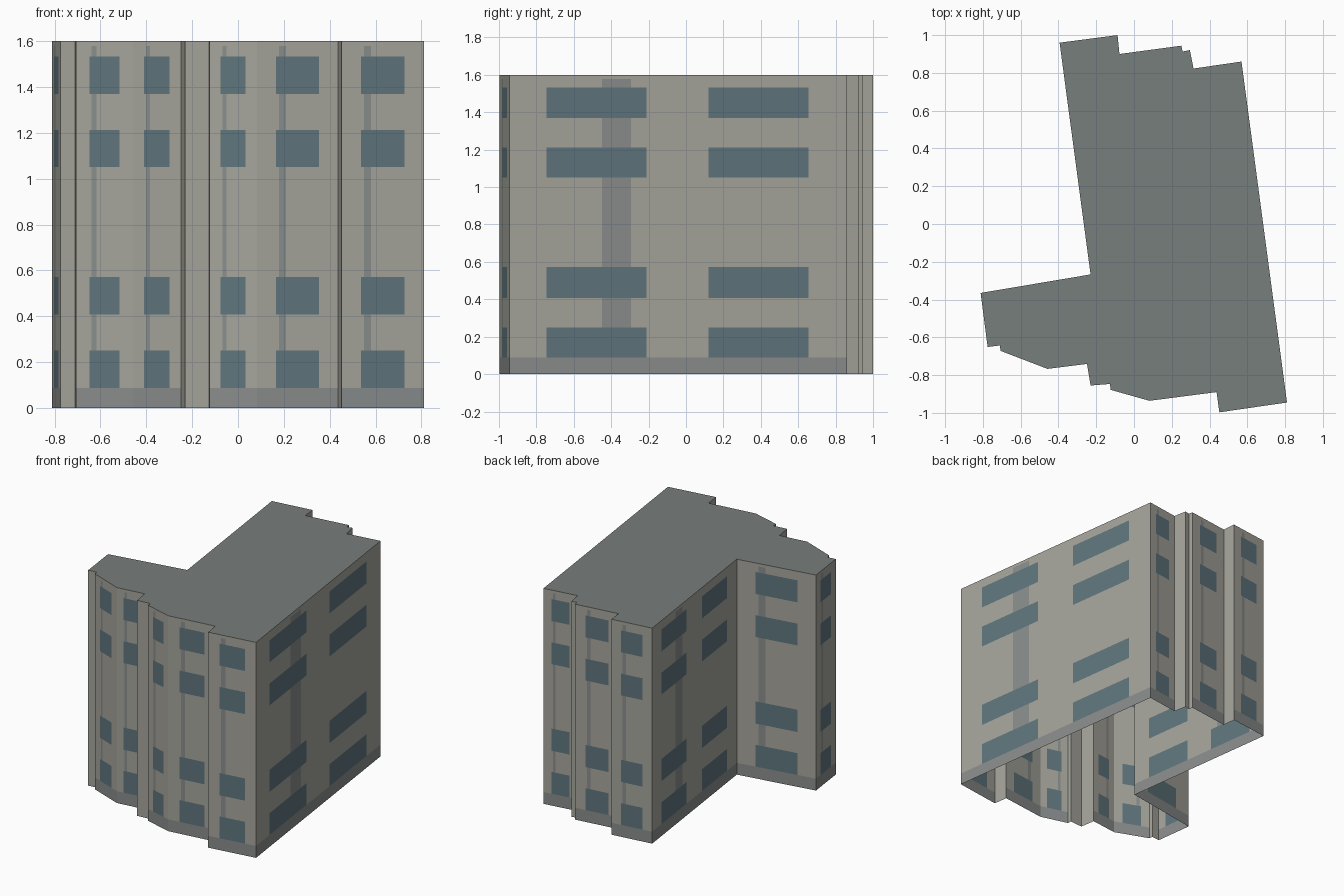
import bpy, bmesh
from mathutils import Vector

if "Cube" in bpy.data.objects:
    bpy.data.objects.remove(bpy.data.objects["Cube"])

H = 1.6
PLINTH = 0.088
STRIP_TOP = 1.578
STRIP = (0.275, 0.36)
ROWS = [(0.088, 0.25), (0.407, 0.572), (1.05, 1.212), (1.37, 1.533)]

# Building outline, counter-clockwise from the back left corner
OUTLINE = [
    (-0.394, 0.960), (-0.230, -0.267), (-0.812, -0.365), (-0.775, -0.651),
    (-0.711, -0.643), (-0.706, -0.672), (-0.458, -0.767), (-0.249, -0.741),
    (-0.230, -0.855), (-0.127, -0.847), (-0.124, -0.878), (0.082, -0.936),
    (0.437, -0.890), (0.452, -0.997), (0.810, -0.945), (0.569, 0.860),
    (0.315, 0.823), (0.296, 0.921), (0.257, 0.913), (0.251, 0.944),
    (-0.077, 0.900), (-0.087, 1.000)]

COLOURS = {
    "walls": (0.38, 0.375, 0.33, 1),
    "plinth": (0.25, 0.265, 0.262, 1),
    "wall_strips": (0.25, 0.27, 0.262, 1),
    "windows": (0.115, 0.18, 0.205, 1),
    "roof": (0.185, 0.21, 0.2, 1)}
meshes = {name: bmesh.new() for name in COLOURS}


def add_face(part, points):
    bm = meshes[part]
    bm.faces.new([bm.verts.new(p) for p in points])


def inside(value, spans):
    return any(lo < value < hi for lo, hi in spans)


def part_at(u, z, window_spans):
    """Which part covers this spot of a wall."""
    if inside(u, window_spans) and inside(z, ROWS):
        return "windows"
    if z < PLINTH:
        return "plinth"
    if inside(u, [STRIP]) and z < STRIP_TOP:
        return "wall_strips"
    return "walls"


def add_wall(a, b):
    a, b = Vector(a), Vector(b)
    length = (b - a).length
    # Short return walls stay plain
    if length < 0.2:
        add_face("walls", [(*a, 0), (*b, 0), (*b, H), (*a, H)])
        return
    # Long walls carry two window columns, the others one
    spans = [(0.11, 0.407), (0.59, 0.887)] if length > 0.8 else [(0.235, 0.765)]
    us = sorted({0, 1, *STRIP, *(u for s in spans for u in s)})
    zs = sorted({0, PLINTH, STRIP_TOP, H, *(z for r in ROWS for z in r)})
    for u0, u1 in zip(us, us[1:]):
        p, q = a.lerp(b, u0), a.lerp(b, u1)
        for z0, z1 in zip(zs, zs[1:]):
            part = part_at((u0 + u1) / 2, (z0 + z1) / 2, spans)
            add_face(part, [(*p, z0), (*q, z0), (*q, z1), (*p, z1)])


# Facade, open underneath
for start, end in zip(OUTLINE, OUTLINE[1:] + OUTLINE[:1]):
    add_wall(start, end)

# Flat roof
add_face("roof", [(x, y, H) for x, y in OUTLINE])

# One object per part
for name, bm in meshes.items():
    bmesh.ops.remove_doubles(bm, verts=bm.verts[:], dist=0.0005)
    # Merge flush cells into clean panels
    bmesh.ops.dissolve_limit(bm, angle_limit=0.01, verts=bm.verts[:], edges=bm.edges[:])
    me = bpy.data.meshes.new(name)
    bm.to_mesh(me)
    bm.free()
    mat = bpy.data.materials.new(name)
    mat.diffuse_color = COLOURS[name]
    mat.use_nodes = True
    mat.node_tree.nodes["Principled BSDF"].inputs["Base Color"].default_value = mat.diffuse_color
    me.materials.append(mat)
    bpy.context.collection.objects.link(bpy.data.objects.new(name, me))
